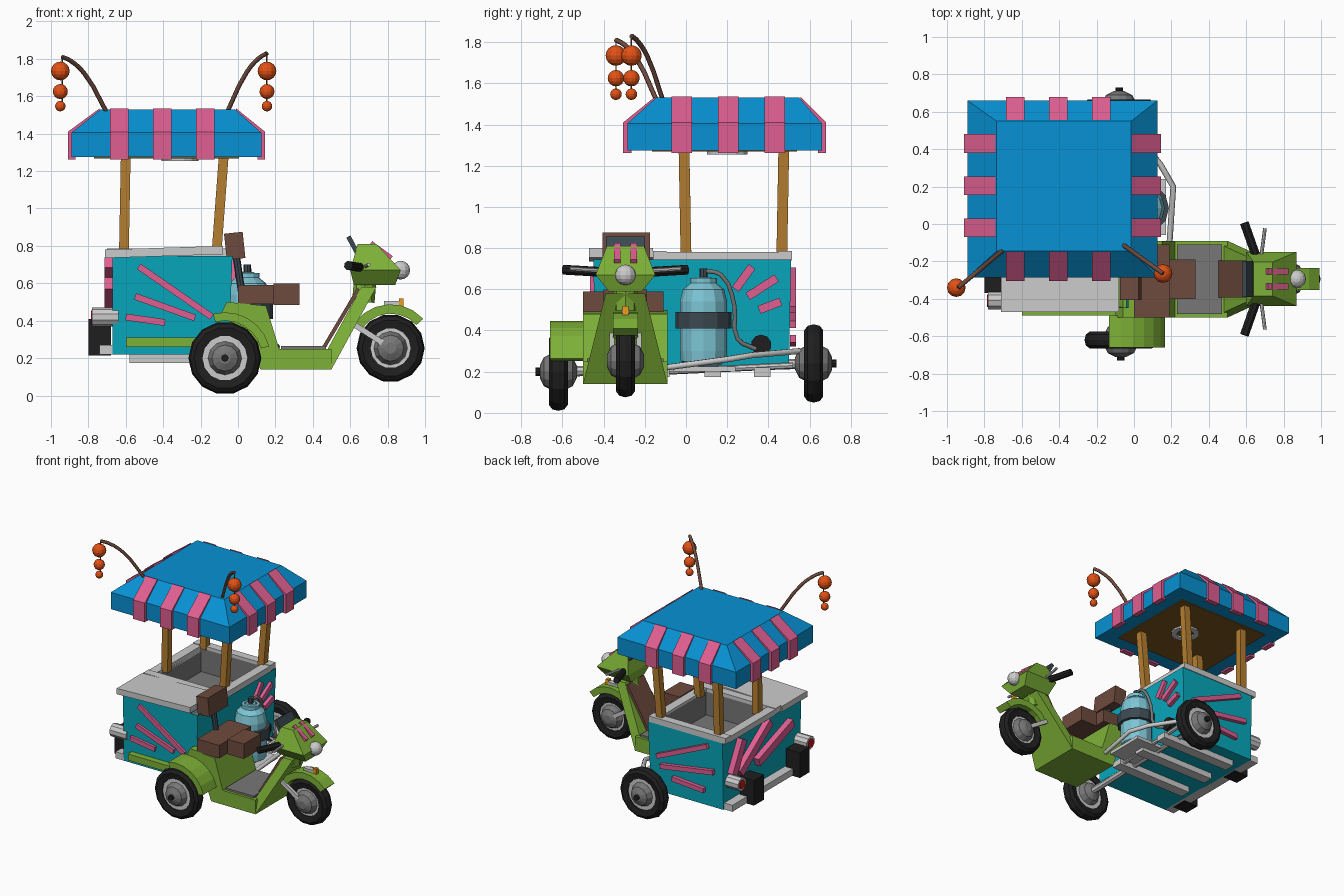
import bpy, bmesh, math
from mathutils import Vector, Matrix

if "Cube" in bpy.data.objects:
    bpy.data.objects.remove(bpy.data.objects["Cube"])

HEX = dict(green='7DB03A', blue='1090D2', pink='DF5F90', teal='10A6BA', wood='B47E34', brown='6E4C40',
           black='242424', orange='E2521C', aqua='7CC4D4', dark='3E4A52', amber='F09A20', red='C02020',
           ceiling='7A5520', shade='777777')
MATS = {}
for k, h in HEX.items():
    MATS[k] = bpy.data.materials.new(k)
    MATS[k].diffuse_color = [(int(h[i:i + 2], 16) / 255) ** 2.2 for i in (0, 2, 4)] + [1]


def finish(name, bm, col=None):
    bmesh.ops.recalc_face_normals(bm, faces=bm.faces)
    me = bpy.data.meshes.new(name)
    bm.to_mesh(me)
    bm.free()
    ob = bpy.data.objects.new(name, me)
    bpy.context.collection.objects.link(ob)
    if col:
        me.materials.append(MATS[col])
    return ob


def loft(name, rects, col=None, top=True):
    """Stacked rectangles (x0, x1, y0, y1, z)."""
    bm = bmesh.new()
    rings = [[bm.verts.new(c) for c in ((a, c0, z), (b, c0, z), (b, d, z), (a, d, z))] for a, b, c0, d, z in rects]
    for r, s in zip(rings, rings[1:]):
        for i in range(4):
            bm.faces.new((r[i], r[(i + 1) % 4], s[(i + 1) % 4], s[i]))
    bm.faces.new(rings[0])
    if top:
        bm.faces.new(rings[-1])
    return finish(name, bm, col)


def box(name, x0, x1, y0, y1, z0, z1, col=None, top=True):
    return loft(name, [(x0, x1, y0, y1, z0), (x0, x1, y0, y1, z1)], col, top)


def beam(name, p, q, w, t, normal, col=None):
    """Flat bar from p to q, width w, thickness t along normal."""
    p, q, n = Vector(p), Vector(q), Vector(normal)
    d = (q - p).normalized()
    s = n.cross(d).normalized()
    n = d.cross(s)
    bm = bmesh.new()
    bmesh.ops.create_cube(bm, size=1)
    m = Matrix((s * w, n * t, q - p)).transposed()
    bm.transform(Matrix.Translation((p + q) / 2) @ m.to_4x4())
    return finish(name, bm, col)


def prism(name, pts, a, b, col=None, axis='Y'):
    """Profile (u, z) extruded from a to b along axis."""
    bm = bmesh.new()
    f = (lambda u, v, z: (u, v, z)) if axis == 'Y' else (lambda u, v, z: (v, u, z))
    r, s = [[bm.verts.new(f(u, v, z)) for u, z in pts] for v in (a, b)]
    n = len(pts)
    bm.faces.new(r)
    bm.faces.new(s)
    for i in range(n):
        bm.faces.new((r[i], r[(i + 1) % n], s[(i + 1) % n], s[i]))
    return finish(name, bm, col)


def lathe(name, prof, c, axis=(0, 0, 1), n=12, col=None):
    """Profile (radius, height) turned about axis through c."""
    bm = bmesh.new()
    rings = [[bm.verts.new((r * math.cos(2 * math.pi * i / n), r * math.sin(2 * math.pi * i / n), h))
              for i in range(n)] for r, h in prof]
    for r, s in zip(rings, rings[1:]):
        for i in range(n):
            bm.faces.new((r[i], r[(i + 1) % n], s[(i + 1) % n], s[i]))
    if prof[0] != prof[-1]:
        bm.faces.new(rings[0])
        bm.faces.new(rings[-1])
    q = Vector((0, 0, 1)).rotation_difference(Vector(axis))
    bm.transform(Matrix.Translation(c) @ q.to_matrix().to_4x4())
    return finish(name, bm, col)


def rod(name, p, q, r, col=None, n=8):
    d = Vector(q) - Vector(p)
    return lathe(name, [(r, 0), (r, d.length)], p, d.normalized(), n, col)


def ball(name, c, r, col=None):
    bm = bmesh.new()
    bmesh.ops.create_uvsphere(bm, u_segments=12, v_segments=8, radius=r, matrix=Matrix.Translation(c))
    return finish(name, bm, col)


def tube(name, pts, r, col=None, smooth=True):
    cu = bpy.data.curves.new(name, 'CURVE')
    cu.dimensions, cu.bevel_depth, cu.bevel_resolution, cu.use_fill_caps = '3D', r, 1, True
    cu.resolution_u = 3
    sp = cu.splines.new('BEZIER' if smooth else 'POLY')
    tgt = sp.bezier_points if smooth else sp.points
    tgt.add(len(pts) - 1)
    for b, p in zip(tgt, pts):
        b.co = p if smooth else (*p, 1)
        if smooth:
            b.handle_left_type = b.handle_right_type = 'AUTO'
    tmp = bpy.data.objects.new(name + '_path', cu)
    bm = bmesh.new()
    me = bpy.data.meshes.new_from_object(tmp)
    bm.from_mesh(me)
    bpy.data.objects.remove(tmp)
    return finish(name, bm, col)


def arc(cx, cz, r0, r1, a0, a1, n=6):
    an = [math.radians(a0 + (a1 - a0) * i / n) for i in range(n + 1)]
    return [(cx + r * math.cos(a), cz + r * math.sin(a)) for r, l in ((r1, an), (r0, an[::-1])) for a in l]


# Wheels
def wheel(name, x, y, z, R, cap):
    w = 0.046
    lathe(name + '_tyre', [(R - .075, -w * .8), (R - .03, -w), (R - .008, -w * .65), (R, 0), (R - .008, w * .65),
          (R - .03, w), (R - .075, w * .8), (R - .075, -w * .8)], (x, y, z), (0, 1, 0), 14, 'black')
    lathe(name + '_rim', [(R - .072, -.03), (R - .072, .03)], (x, y, z), (0, 1, 0), 14)
    lathe(name + '_hub', [(.03, -.09), (.07, -.07), (.09, -.03), (.09, .03), (.07, .07), (.03, .09)],
          (x, y, z), (0, 1, 0), 12, 'shade')
    rod(name + '_axle_cap', (x, y - cap, z), (x, y + cap, z), .02, 'black')

wheel('front_wheel', .816, -.294, .253, .182, .07)
wheel('rear_wheel_left', -.07, -.62, .2, .195, .11)
wheel('rear_wheel_right', -.08, .62, .24, .195, .11)
rod('rear_axle', (-.07, -.6, .2), (-.08, .6, .24), .025)

# Cart body with open tray and lid
loft('cart_body', [(-.67, -.05, -.44, .5, .22), (-.67, -.03, -.45, .51, .745)], 'teal', top=False)
box('tray_liner', -.63, -.11, -.09, .45, .58, .76, 'shade', top=False)
lid = prism('front_lid', [(-.71, .735), (-.08, .755), (-.08, .80), (-.71, .78)], -.47, -.16)
for i, y in enumerate((-.16, .45)):
    box(f'tray_rim_long_{i}', -.7, -.04, y, y + .065, .74, .785)
for i, x in enumerate((-.7, -.11)):
    box(f'tray_rim_short_{i}', x, x + .07, -.1, .46, .735, .78)

# Painted ray strips on the four cart sides
for n, pts in {(0, -1, 0): [(-.53, .69, -.14, .42), (-.55, .53, -.23, .415), (-.6, .42, -.39, .39)],
               (0, 1, 0): [(-.55, .69, -.12, .5), (-.6, .5, -.15, .43), (-.52, .34, -.25, .36)],
               (1, 0, 0): [(.24, .6, .32, .71), (.3, .565, .44, .655), (.355, .5, .46, .54)],
               (-1, 0, 0): [(.42, .47, .3, .7), (.34, .45, -.03, .71), (.12, .45, -.3, .6)]}.items():
    for i, (a, b, c, d) in enumerate(pts):
        if n[1]:
            y = -.45 if n[1] < 0 else .52
            beam(f'ray_strip_y{n[1]}_{i}', (a, y, b), (c, y, d), .035, .03, n, 'pink')
        else:
            x = -.035 if n[0] > 0 else -.69
            beam(f'ray_strip_x{n[0]}_{i}', (x, a, b), (x, c, d), .04 if n[0] > 0 else .065, .05, n, 'pink')

# Rear lights, bumper pads and underframe
for i, y in enumerate((-.41, .43)):
    rod(f'rear_light_{i}', (-.78, y, .42), (-.64, y, .42), .05, n=10)
    rod(f'rear_light_lens_{i}', (-.785, y, .42), (-.77, y, .42), .035, 'red', 10)
for i, y in enumerate((-.31, .25)):
    box(f'bumper_pad_{i}', -.8, -.68, y - .06, y + .06, .215, .41, 'black')
box('rear_bumper', -.74, -.66, -.44, .49, .22, .27)
for i, y in enumerate((-.12, .13, .37)):
    box(f'under_rail_{i}', -.58, .06, y - .04, y + .04, .175, .22)
box('bottle_shelf', -.05, .17, -.06, .24, .2, .225)
tube('guard_tube', [(-.05, .55, .3), (.14, .32, .28), (.21, .2, .26), (.19, -.1, .22)], .016, smooth=False)
rod('cross_tube', (.02, .52, .23), (.02, -.12, .2), .016)
box('side_skirt', -.6, -.1, -.49, -.44, .26, .31, 'green')

# Gas bottle with strap, collar and hose
B = (.05, .085, 0)
lathe('gas_bottle', [(.06, .22), (.11, .25), (.115, .3), (.115, .54), (.1, .6), (.05, .64), (.035, .66)], B, col='aqua')
lathe('bottle_strap', [(.137, .41), (.137, .49)], B, col='dark')
lathe('bottle_collar', [(.045, .63), (.065, .63), (.065, .655), (.045, .655), (.045, .63)], B, col='aqua')
rod('bottle_valve', (.05, .085, .64), (.05, .085, .7), .02, 'dark')
tube('gas_hose', [(.05, .09, .69), (.06, .17, .67), (.04, .235, .52), (.02, .25, .36), (0, .34, .31)], .012, 'shade')
rod('hose_port', (-.05, .365, .33), (.0, .365, .33), .05, 'black', 10)

# Canopy, posts and pink stripes
for i, (x, dx) in enumerate(((-.61, .01), (-.115, .04))):
    for j, y in enumerate((0, .465)):
        beam(f'post_{i}{j}', (x, y, .76), (x + dx, y - .01 + .02 * j, 1.3), .052, .052, (0, 1, 0), 'wood')
X0, X1, Y0, Y1 = -.89, .125, -.285, .66
loft('canopy', [(X0, X1, Y0, Y1, 1.275), (X0, X1, Y0, Y1, 1.405), (-.735, -.015, -.145, .55, 1.53)], 'blue')
box('canopy_ceiling', X0 + .12, X1 - .12, Y0 + .12, Y1 - .12, 1.268, 1.3, 'ceiling')
lathe('ceiling_light', [(.06, 1.255), (.1, 1.255), (.1, 1.28), (.06, 1.28), (.06, 1.255)], (-.31, .2, 0), n=14)


def stripe(name, inner, outer, c, axis):
    s = .02 if outer > inner else -.02
    prism(name, [(inner, 1.535), (outer + s, 1.41), (outer + s, 1.262), (outer - s, 1.262), (outer - s, 1.4),
                 (inner, 1.5)], c - .05, c + .05, 'pink', axis)

for i in range(3):
    x, y = -.635 + .23 * i, -.02 + .225 * i
    stripe(f'stripe_front_{i}', -.15, Y0, x, 'X')
    stripe(f'stripe_back_{i}', .555, Y1, x, 'X')
    stripe(f'stripe_left_{i}', -.74, X0, y, 'Y')
    stripe(f'stripe_right_{i}', -.01, X1, y, 'Y')

# Hanging lanterns
for s, base, tip in (('left', (-.7, -.14, 1.51), (-.94, -.34, 1.81)), ('right', (-.06, -.11, 1.51), (.155, -.265, 1.83))):
    b, t = Vector(base), Vector(tip)
    mid = b.lerp(t, .5) + Vector((0, 0, .06))
    near = b.lerp(t, .82) + Vector((0, 0, .035))
    tube(f'lantern_pole_{s}', [b, mid, near, t], .012, 'brown')
    for i, (z, r) in enumerate(((1.735, .05), (1.625, .04), (1.547, .028))):
        ball(f'lantern_{s}_{i}', (t.x - (.01 if s == 'left' else 0), t.y, z), r, 'orange')
    rod(f'lantern_cord_{s}', (t.x, t.y, 1.55), t, .004, 'brown', 6)

# Scooter body
C = -.294
prism('scooter_body', [(.12, .14), (.5, .14), (.5, .25), (.22, .25), (.15, .48), (-.06, .5), (-.1, .42), (.04, .36)],
      -.5, -.09, 'green')
box('footboard', .23, .47, -.48, -.11, .245, .265, 'shade')
loft('leg_shield', [(.42, .5, -.5, -.09, .14), (.66, .74, -.39, -.2, .58)], 'green')
beam('shield_lining', (.455, C, .25), (.645, C, .57), .2, .02, (-.8, 0, .5), 'brown')
prism('rear_fender', arc(-.07, .2, .2, .245, 15, 105), -.66, -.49, 'green')
prism('front_fender', arc(.816, .253, .185, .235, 42, 145), C - .06, C + .06, 'green')
for s in (-1, 1):
    beam(f'front_fork_{s}', (.62, C + s * .065, .38), (.83, C + s * .065, .245), .03, .025, (0, 1, 0))
box('front_signal', .86, .885, C - .015, C + .015, .475, .52, 'amber')
box('fender_trim', .78, .86, C - .02, C + .02, .48, .505)

# Seats
box('rear_seat', 0, .19, -.5, -.11, .49, .59, 'brown')
box('front_seat', .19, .33, -.4, -.19, .485, .6, 'brown')
beam('backrest', (-.01, -.29, .73), (-.025, -.29, .87), .1, .23, (0, 1, 0), 'brown')
rod('backrest_stem', (.02, -.29, .55), (-.01, -.29, .75), .02, 'dark')

# Handlebar head
loft('headset', [(.62, .84, C - .08, C + .08, .59), (.6, .87, C - .145, C + .145, .67), (.64, .74, C - .09, C + .09, .81)], 'green')
rod('steering_neck', (.67, C, .5), (.68, C, .62), .06, 'green')
ball('headlight', (.87, C, .67), .05)
beam('windscreen', (.655, C, .73), (.59, C, .85), .19, .025, (.8, 0, .45), 'dark')
for s in (-1, 1):
    beam(f'head_strip_{s}', (.71, C + s * .04, .815), (.82, C + s * .04, .735), .03, .025, (.6, 0, .8), 'pink')
    rod(f'grip_{s}', (.65, C + s * .13, .685), (.59, C + s * .3, .695), .025, 'black')
    rod(f'lever_{s}', (.68, C + s * .12, .69), (.7, C + s * .27, .7), .01)

for m in bpy.data.materials:
    if m.users and not m.is_grease_pencil:
        m.use_nodes = True
        m.node_tree.nodes["Principled BSDF"].inputs["Base Color"].default_value = m.diffuse_color
